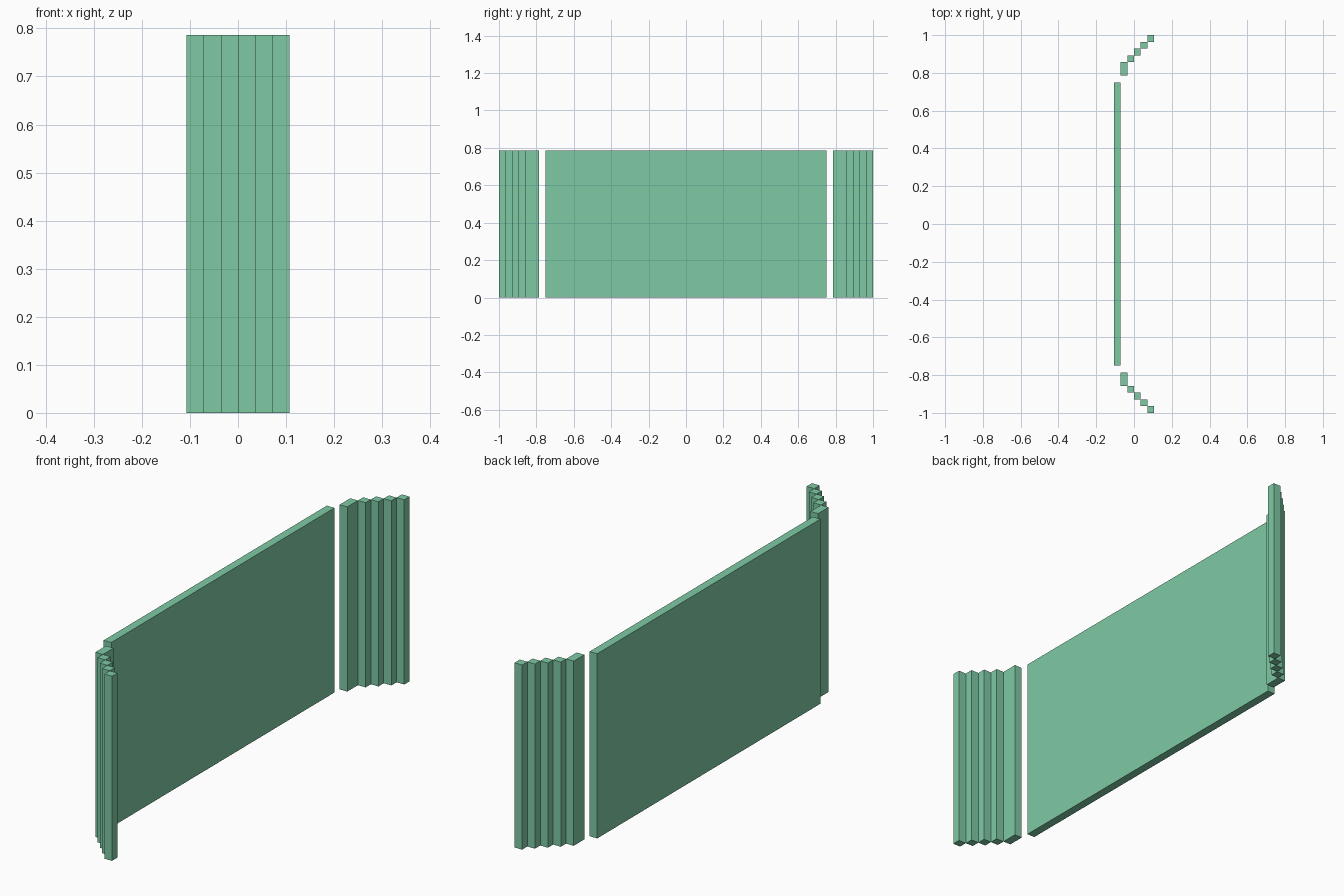
import bpy
import bmesh
from mathutils import Matrix, Vector

if "Cube" in bpy.data.objects:
    bpy.data.objects.remove(bpy.data.objects["Cube"])

U = 2 / 56       # grid unit: the wall is 56 units long
HEIGHT = 22      # wall height in units

green = bpy.data.materials.new("soft green")
green.diffuse_color = (0.209, 0.591, 0.376, 1)
green.use_nodes = True
green.node_tree.nodes["Principled BSDF"].inputs["Base Color"].default_value = green.diffuse_color


def box(name, x0, x1, y0, y1):
    """Full-height block given by its footprint in grid units."""
    size = Vector((x1 - x0, y1 - y0, HEIGHT)) * U
    centre = Vector(((x0 + x1) / 2, (y0 + y1) / 2, HEIGHT / 2)) * U
    bm = bmesh.new()
    bmesh.ops.create_cube(bm, size=1, matrix=Matrix.Translation(centre) @ Matrix.Diagonal(size.to_4d()))
    mesh = bpy.data.meshes.new(name)
    bm.to_mesh(mesh)
    bm.free()
    mesh.materials.append(green)
    obj = bpy.data.objects.new(name, mesh)
    bpy.context.collection.objects.link(obj)


# Long flat centre panel
box("centre_panel", -3, -2, -21, 21)

# Stepped wings at both ends: one wide slat, then four square slats
steps = [(-2, 22, 24)] + [(i - 1, 24 + i, 25 + i) for i in range(4)]
for side, label in ((1, "back"), (-1, "front")):
    for n, (x, y0, y1) in enumerate(steps, 1):
        lo, hi = sorted((side * y0, side * y1))
        box(f"{label}_wing_slat_{n}", x, x + 1, lo, hi)
